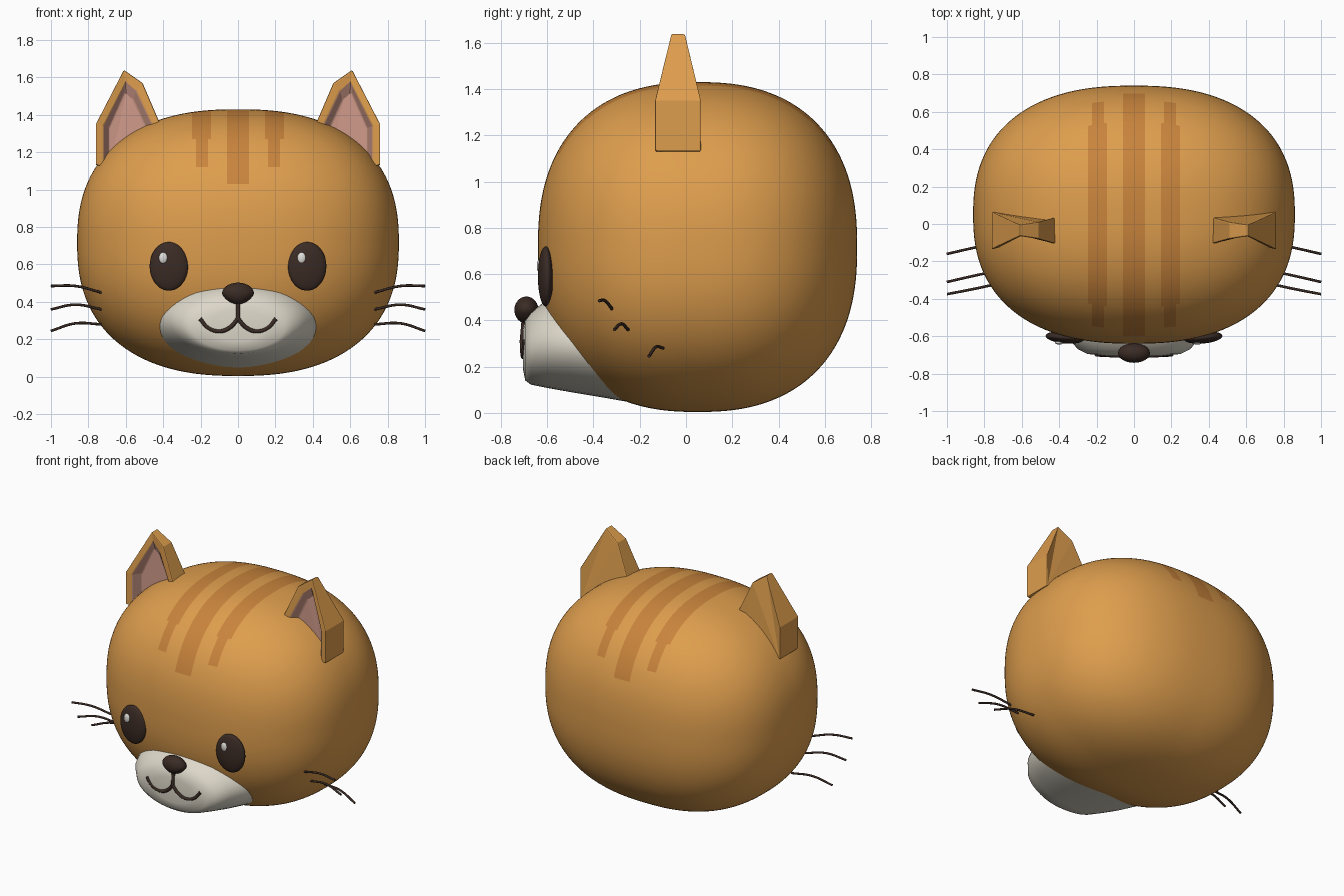
import bpy, bmesh, math
from mathutils import Vector

cube = bpy.data.objects.get("Cube")
if cube:
    bpy.data.objects.remove(cube, do_unlink=True)


def material(name, r, g, b):
    m = bpy.data.materials.new(name)
    m.use_nodes = True
    m.diffuse_color = (r, g, b, 1)
    bsdf = next(n for n in m.node_tree.nodes if n.type == 'BSDF_PRINCIPLED')
    bsdf.inputs["Base Color"].default_value = (r, g, b, 1)
    bsdf.inputs["Roughness"].default_value = 0.8
    return m


ORANGE = material("orange fur", 0.73, 0.34, 0.075)
STRIPE = material("dark orange stripe", 0.58, 0.23, 0.045)
CREAM = material("cream muzzle", 0.72, 0.68, 0.58)
BROWN = material("dark brown", 0.043, 0.024, 0.018)
PINK = material("inner ear pink", 0.62, 0.32, 0.25)
WHITE = material("eye shine", 0.75, 0.73, 0.70)


def finish(name, bm, mats, smooth=True, angle=180):
    """Turn a bmesh into a named, shaded object."""
    bmesh.ops.recalc_face_normals(bm, faces=bm.faces)
    mesh = bpy.data.meshes.new(name)
    bm.to_mesh(mesh)
    bm.free()
    for m in mats:
        mesh.materials.append(m)
    obj = bpy.data.objects.new(name, mesh)
    bpy.context.collection.objects.link(obj)
    if smooth:
        bpy.ops.object.select_all(action='DESELECT')
        obj.select_set(True)
        bpy.context.view_layer.objects.active = obj
        bpy.ops.object.shade_smooth_by_angle(angle=math.radians(angle))
    return obj


def ellipsoid(name, center, radii, mat, turn=0):
    bm = bmesh.new()
    bmesh.ops.create_uvsphere(bm, u_segments=32, v_segments=20, radius=1)
    for v in bm.verts:
        v.co = Vector([c * r for c, r in zip(v.co, radii)])
    obj = finish(name, bm, [mat])
    obj.location = center
    obj.rotation_euler.z = turn
    return obj


def tube(name, points, radius, mat):
    """Round tube along a smooth path."""
    curve = bpy.data.curves.new(name, 'CURVE')
    curve.dimensions = '3D'
    curve.bevel_depth = radius
    curve.bevel_resolution = 2
    curve.use_fill_caps = True
    spline = curve.splines.new('BEZIER')
    spline.bezier_points.add(len(points) - 1)
    for bp, co in zip(spline.bezier_points, points):
        bp.co = co
        bp.handle_left_type = bp.handle_right_type = 'AUTO'
    curve.materials.append(mat)
    obj = bpy.data.objects.new(name, curve)
    bpy.context.collection.objects.link(obj)
    return obj


# Head: rounded box with three stripes cut into its top
POWER = 2.4
SIZE = Vector((0.86, 0.69, 0.713))
CENTER = Vector((0, 0.05, 0.717))
bm = bmesh.new()
bmesh.ops.create_cube(bm, size=2)
bmesh.ops.subdivide_edges(bm, edges=bm.edges, cuts=47, use_grid_fill=True)
for v in bm.verts:
    d = Vector([math.tan(c * math.pi / 4) for c in v.co])
    d /= sum(abs(c) ** POWER for c in d) ** (1 / POWER)
    v.co = Vector([c * s for c, s in zip(d, SIZE)]) + CENTER

# stripe blocks: inner x, outer x, lowest z
blocks = [(-0.06, 0.06, 1.03), (0.16, 0.225, 1.12), (0.145, 0.245, 1.27)]
blocks += [(-b, -a, z) for a, b, z in blocks[1:]]


def cut(co, normal):
    bmesh.ops.bisect_plane(bm, geom=bm.verts[:] + bm.edges[:] + bm.faces[:],
                           plane_co=co, plane_no=normal)


for a, b, z in blocks:
    cut((a, 0, 0), (1, 0, 0))
    cut((b, 0, 0), (1, 0, 0))
for z in sorted({z for a, b, z in blocks}):
    cut((0, 0, z), (0, 0, 1))
for f in bm.faces:
    c = f.calc_center_median()
    f.material_index = int(any(a < c.x < b and c.z > z for a, b, z in blocks))
finish("head", bm, [ORANGE, STRIPE])

# Muzzle: lofted ovals (y, half width, bottom z, top z)
rings = [(-0.15, 0.46, 0.03, 0.50), (-0.35, 0.455, 0.065, 0.50),
         (-0.50, 0.41, 0.09, 0.50), (-0.60, 0.36, 0.108, 0.49),
         (-0.67, 0.30, 0.122, 0.435), (-0.695, 0.25, 0.14, 0.40),
         (-0.705, 0.15, 0.19, 0.36)]
SEG = 48
bm = bmesh.new()
loops = []
for y, w, lo, hi in rings:
    angles = [2 * math.pi * i / SEG for i in range(SEG)]
    loops.append([bm.verts.new((w * math.cos(t), y,
                                (lo + hi) / 2 + (hi - lo) / 2 * math.sin(t)))
                  for t in angles])
for l0, l1 in zip(loops, loops[1:]):
    for i in range(SEG):
        j = (i + 1) % SEG
        bm.faces.new((l0[i], l0[j], l1[j], l1[i]))
bm.faces.new(loops[0])
bm.faces.new(loops[-1])
finish("muzzle", bm, [CREAM], angle=50)

# Nose: ball, slightly narrowed towards its bottom
nose = ellipsoid("nose", (0, -0.69, 0.445), (0.085, 0.052, 0.058), BROWN)
for v in nose.data.vertices:
    v.co.x *= 1 + 4 * min(v.co.z, 0)

# Mouth: centre line and a curl on each side
tube("mouth_line", [(0, -0.70, 0.40), (0, -0.708, 0.31)], 0.011, BROWN)

# Ear outline: x, z, half depth
outline = [(0.76, 1.13, 0.10), (0.76, 1.35, 0.10), (0.61, 1.64, 0.03),
           (0.51, 1.57, 0.045), (0.42, 1.36, 0.07), (0.42, 1.12, 0.07)]
# matching pink opening: rim and recessed floor
opening = [(0.718, 1.13), (0.718, 1.34), (0.605, 1.57),
           (0.545, 1.53), (0.455, 1.34), (0.455, 1.12)]
floor = [(0.69, 1.13), (0.69, 1.33), (0.605, 1.52),
         (0.56, 1.48), (0.49, 1.33), (0.49, 1.12)]
EAR_Y = -0.035

# Whiskers: root, middle, tip
whiskers = {"upper": [(0.73, -0.32, 0.45), (0.87, -0.35, 0.485), (1.0, -0.375, 0.485)],
            "middle": [(0.73, -0.25, 0.36), (0.87, -0.28, 0.385), (1.0, -0.31, 0.36)],
            "lower": [(0.73, -0.10, 0.28), (0.87, -0.13, 0.285), (1.0, -0.16, 0.245)]}

for side, s in (("left", 1), ("right", -1)):
    # Eye with its shine, both shines on the same side
    ellipsoid(side + "_eye", (s * 0.37, -0.607, 0.59), (0.103, 0.032, 0.13),
              BROWN, s * 0.09)
    ellipsoid(side + "_eye_shine", (s * 0.37 - 0.03, -0.633, 0.635),
              (0.023, 0.012, 0.03), WHITE)

    curl = [(0, 0.31), (0.045, 0.262), (0.10, 0.243), (0.16, 0.262), (0.203, 0.31)]
    tube(side + "_mouth_curl", [(s * x, -0.708 + 0.05 * x, z) for x, z in curl],
         0.011, BROWN)

    for level, path in whiskers.items():
        tube(f"{side}_{level}_whisker", [(s * x, y, z) for x, y, z in path],
             0.007, BROWN)

    # Ear: hollow faceted wedge
    bm = bmesh.new()
    back = [bm.verts.new((s * x, EAR_Y + d, z)) for x, z, d in outline]
    front = [bm.verts.new((s * x, EAR_Y - d, z)) for x, z, d in outline]
    rim = [bm.verts.new((s * x, EAR_Y - o[2] * 0.9, z))
           for (x, z), o in zip(opening, outline)]
    deep = [bm.verts.new((s * x, EAR_Y - o[2] * 0.2, z))
            for (x, z), o in zip(floor, outline)]
    for l0, l1, mat in ((back, front, 0), (front, rim, 0), (rim, deep, 1)):
        for i in range(len(outline)):
            j = (i + 1) % len(outline)
            bm.faces.new((l0[i], l0[j], l1[j], l1[i])).material_index = mat
    bm.faces.new(deep).material_index = 1
    bm.faces.new(back)
    bmesh.ops.triangulate(bm, faces=[f for f in bm.faces if len(f.verts) > 4])
    ear = finish(side + "_ear", bm, [ORANGE, PINK], smooth=False)
    bevel = ear.modifiers.new("soft edges", 'BEVEL')
    bevel.width = 0.012
    bevel.segments = 2
    bevel.limit_method = 'ANGLE'
    bevel.angle_limit = math.radians(40)
